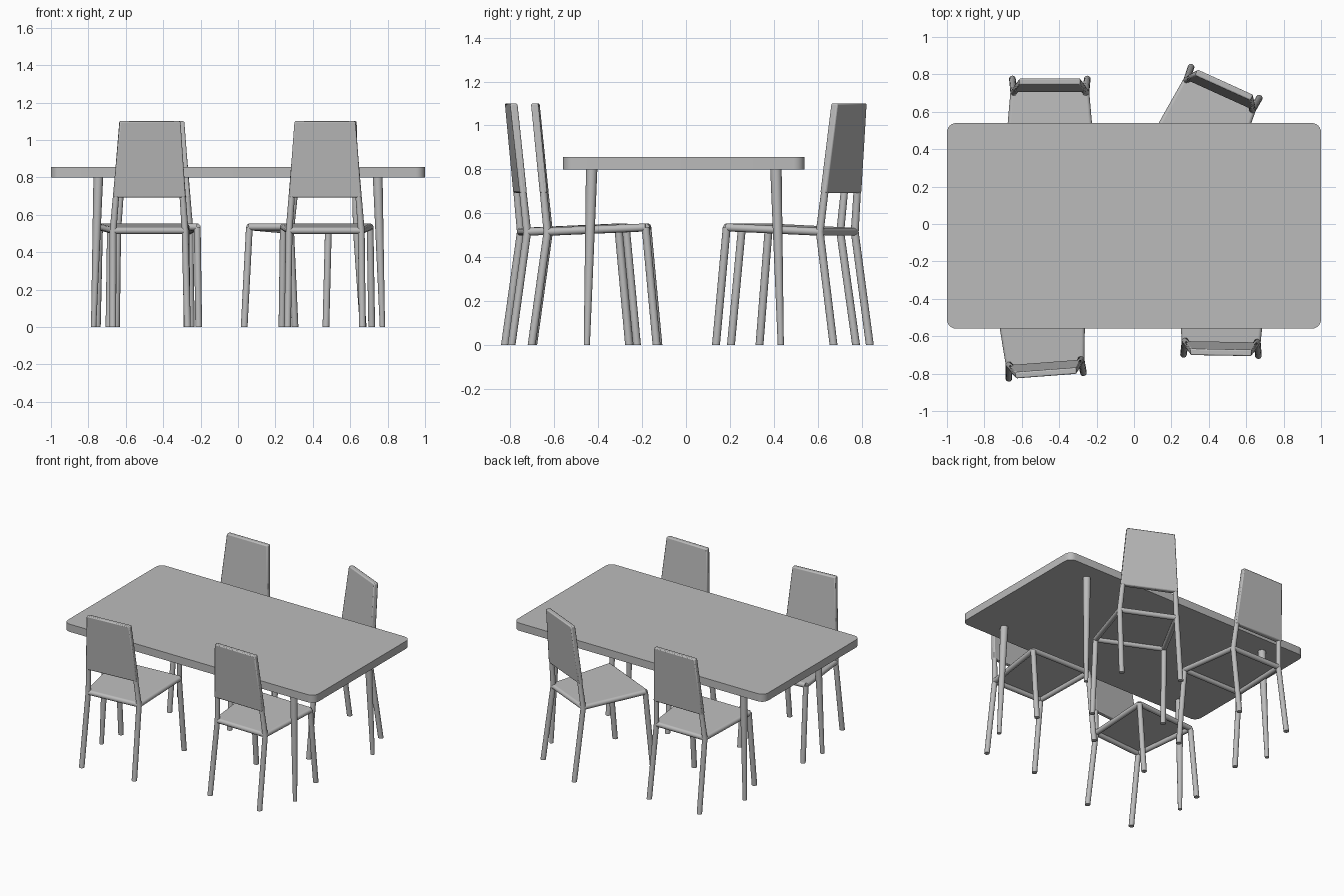
import bpy, bmesh, math
from mathutils import Vector, Matrix

cube = bpy.data.objects.get("Cube")
if cube:
    bpy.data.objects.remove(cube, do_unlink=True)

grey = bpy.data.materials.new("plain_grey")
grey.use_nodes = True
GREY = (0.5, 0.5, 0.5, 1)
grey.diffuse_color = GREY
grey.node_tree.nodes["Principled BSDF"].inputs["Base Color"].default_value = GREY


def finish(name, bm, place=None, bevel=0, segments=2, angle=35):
    """Turn a bmesh into a shaded object, with an optional bevel."""
    bmesh.ops.recalc_face_normals(bm, faces=bm.faces)
    mesh = bpy.data.meshes.new(name)
    bm.to_mesh(mesh)
    bm.free()
    mesh.materials.append(grey)
    obj = bpy.data.objects.new(name, mesh)
    bpy.context.collection.objects.link(obj)
    if place:
        obj.matrix_world = place
    if bevel:
        mod = obj.modifiers.new("soft_edges", 'BEVEL')
        mod.width, mod.segments = bevel, segments
    bpy.ops.object.select_all(action='DESELECT')
    obj.select_set(True)
    bpy.context.view_layer.objects.active = obj
    bpy.ops.object.shade_smooth_by_angle(angle=math.radians(angle))
    return obj


def tube(name, points, radii, place=None, axis=None, sides=16):
    """Loft round rings through points; axis fixes the ring direction."""
    pts = [Vector(p) for p in points]
    turn = (axis or (pts[-1] - pts[0])).to_track_quat('Z', 'Y')
    bm = bmesh.new()
    rings = []
    for p, r in zip(pts, radii):
        ring = []
        for i in range(sides):
            a = math.tau * i / sides
            ring.append(bm.verts.new(p + turn @ Vector((r * math.cos(a), r * math.sin(a), 0))))
        rings.append(ring)
    for low, high in zip(rings, rings[1:]):
        for i in range(sides):
            j = (i + 1) % sides
            bm.faces.new((low[i], low[j], high[j], high[i]))
    bm.faces.new(rings[0])
    bm.faces.new(rings[-1])
    return finish(name, bm, place)


def slab(name, corners, offset, place=None, **kw):
    """Extrude a polygon by an offset vector."""
    bm = bmesh.new()
    low = [bm.verts.new(c) for c in corners]
    high = [bm.verts.new(Vector(c) + Vector(offset)) for c in corners]
    bm.faces.new(low)
    bm.faces.new(high)
    for i in range(len(low)):
        j = (i + 1) % len(low)
        bm.faces.new((low[i], low[j], high[j], high[i]))
    return finish(name, bm, place, **kw)


UP = Vector((0, 0, 1))

# Table top with rounded corners
outline = []
R, TABLE_Y = 0.05, -0.01
for k, (sx, sy) in enumerate([(1, 1), (-1, 1), (-1, -1), (1, -1)]):
    for i in range(7):
        a = math.pi / 2 * (k + i / 6)
        outline.append((sx * (1 - R) + R * math.cos(a),
                        TABLE_Y + sy * (0.55 - R) + R * math.sin(a), 0.8))
slab("table_top", outline, (0, 0, 0.055))

# Tapered, slightly splayed table legs
for sx in (1, -1):
    for sy in (1, -1):
        tube("table_leg",
             [(sx * 0.772, TABLE_Y + sy * 0.442, 0), (sx * 0.747, TABLE_Y + sy * 0.42, 0.8)],
             (0.014, 0.026), axis=UP)

# Chair profile points on the +x side, origin between the back feet
BACK_FOOT = Vector((0.2, 0, 0))
BACK_JOINT = Vector((0.193, -0.072, 0.515))
BACK_TOP = Vector((0.148, -0.013, 1.095))
FRONT_FOOT = Vector((0.24, -0.57, 0))
FRONT_JOINT = Vector((0.232, -0.52, 0.535))
T = 0.018


def mirror(p, s):
    return Vector((p.x * s, p.y, p.z))


def chair(x, y, degrees):
    place = Matrix.Translation((x, y, 0)) @ Matrix.Rotation(math.radians(degrees), 4, 'Z')
    for s, side in ((1, "left"), (-1, "right")):
        tube(f"chair_{side}_back_post", [mirror(p, s) for p in (BACK_FOOT, BACK_JOINT, BACK_TOP)],
             (T, T, 0.014), place, UP)
        tube(f"chair_{side}_front_leg", [mirror(p, s) for p in (FRONT_FOOT, FRONT_JOINT)],
             (T, T), place, UP)
        tube(f"chair_{side}_seat_rail", [mirror(p, s) for p in (BACK_JOINT, FRONT_JOINT)],
             (T, T), place)
    for name, p in (("back", BACK_JOINT), ("front", FRONT_JOINT)):
        tube(f"chair_{name}_seat_rail", [mirror(p, -1), p], (T, T), place)

    # Thin seat sheet resting on the rails
    seat = [mirror(p, s) + UP * 0.007 for p, s in
            ((BACK_JOINT, 1), (FRONT_JOINT, 1), (FRONT_JOINT, -1), (BACK_JOINT, -1))]
    slab("chair_seat", seat, (0, 0, 0.011), place)

    # Back panel sleeved over the upper posts
    base = BACK_JOINT.lerp(BACK_TOP, 0.305)
    top = BACK_TOP + UP * 0.005
    grow = Vector((0.015, 0, 0))
    panel = [mirror(p + grow, s) - Vector((0, 0.017, 0)) for p, s in
             ((base, 1), (top, 1), (top, -1), (base, -1))]
    slab("chair_back_panel", panel, (0, 0.034, 0), place, bevel=0.007, angle=60)


chair(-0.47, -0.81, 184.3)
chair(0.465, -0.70, 179)
chair(-0.45, 0.775, 0)
chair(0.487, 0.755, -24.4)
